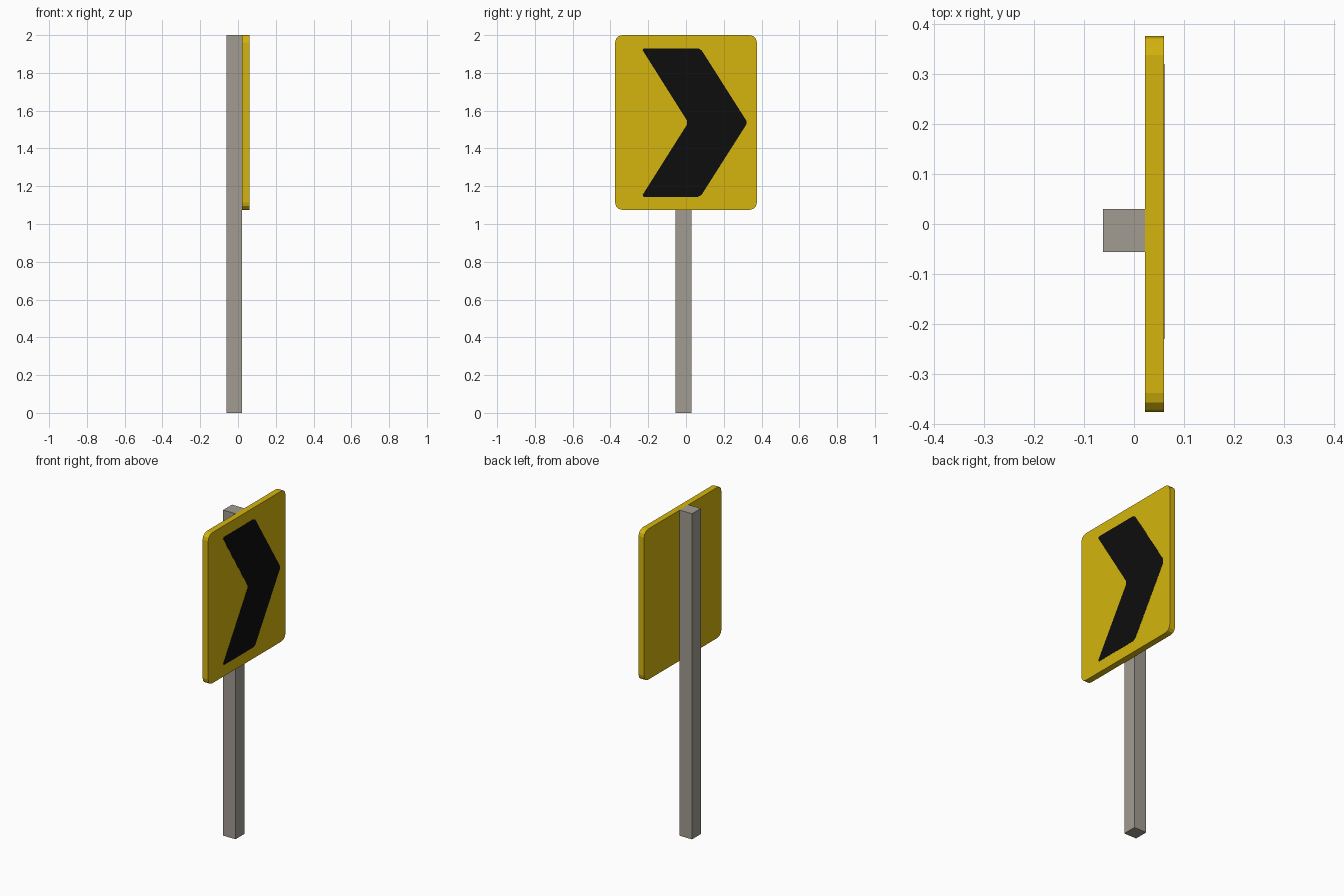
import bpy
import bmesh
from math import sin, cos, pi
from mathutils import Vector

cube = bpy.data.objects.get("Cube")
if cube:
    bpy.data.objects.remove(cube)


def material(name, color):
    mat = bpy.data.materials.new(name)
    mat.use_nodes = True
    mat.diffuse_color = (*color, 1)
    mat.node_tree.nodes["Principled BSDF"].inputs["Base Color"].default_value = (*color, 1)
    return mat


yellow = material("sign yellow", (0.66, 0.46, 0.004))
black = material("arrow black", (0.004, 0.004, 0.004))
grey = material("post grey", (0.36, 0.335, 0.285))


def soften(points, trim):
    """Clip each corner of an outline by a short distance."""
    result = []
    for i, p in enumerate(points):
        p = Vector(p)
        for q in (points[i - 1], points[(i + 1) % len(points)]):
            result.append(p + (Vector(q) - p).normalized() * trim)
    return result


def rounded_rect(y0, y1, z0, z1, r, segments):
    """Rounded rectangle outline in the YZ plane."""
    centres = [(y1 - r, z1 - r), (y0 + r, z1 - r), (y0 + r, z0 + r), (y1 - r, z0 + r)]
    outline = []
    for quarter, (cy, cz) in enumerate(centres):
        for s in range(segments + 1):
            a = (quarter + s / segments) * pi / 2
            outline.append((cy + r * cos(a), cz + r * sin(a)))
    return outline


def slab(name, outline, x0, x1, mat):
    """Extrude a YZ outline along X."""
    bm = bmesh.new()
    face = bm.faces.new([bm.verts.new((x0, y, z)) for y, z in outline])
    grown = bmesh.ops.extrude_face_region(bm, geom=[face])
    verts = [g for g in grown["geom"] if isinstance(g, bmesh.types.BMVert)]
    bmesh.ops.translate(bm, verts=verts, vec=(x1 - x0, 0, 0))
    bmesh.ops.recalc_face_normals(bm, faces=bm.faces)
    mesh = bpy.data.meshes.new(name)
    bm.to_mesh(mesh)
    bm.free()
    mesh.materials.append(mat)
    obj = bpy.data.objects.new(name, mesh)
    bpy.context.collection.objects.link(obj)
    return obj


# Square post behind the board
slab("post", [(-0.056, 0), (0.03, 0), (0.03, 2), (-0.056, 2)], -0.062, 0.022, grey)

# Board with rounded corners
slab("sign_board", rounded_rect(-0.375, 0.375, 1.075, 2, 0.038, 3), 0.022, 0.06, yellow)

# Painted chevron: upper half mirrored about its middle height
middle, half = 1.537, 0.393
chevron = [(-0.236, half), (0.012, 0), (-0.236, -half),
           (0.076, -half), (0.326, 0), (0.076, half)]
chevron = soften([(y, middle + z) for y, z in chevron], 0.012)
slab("chevron", chevron, 0.059, 0.061, black)
